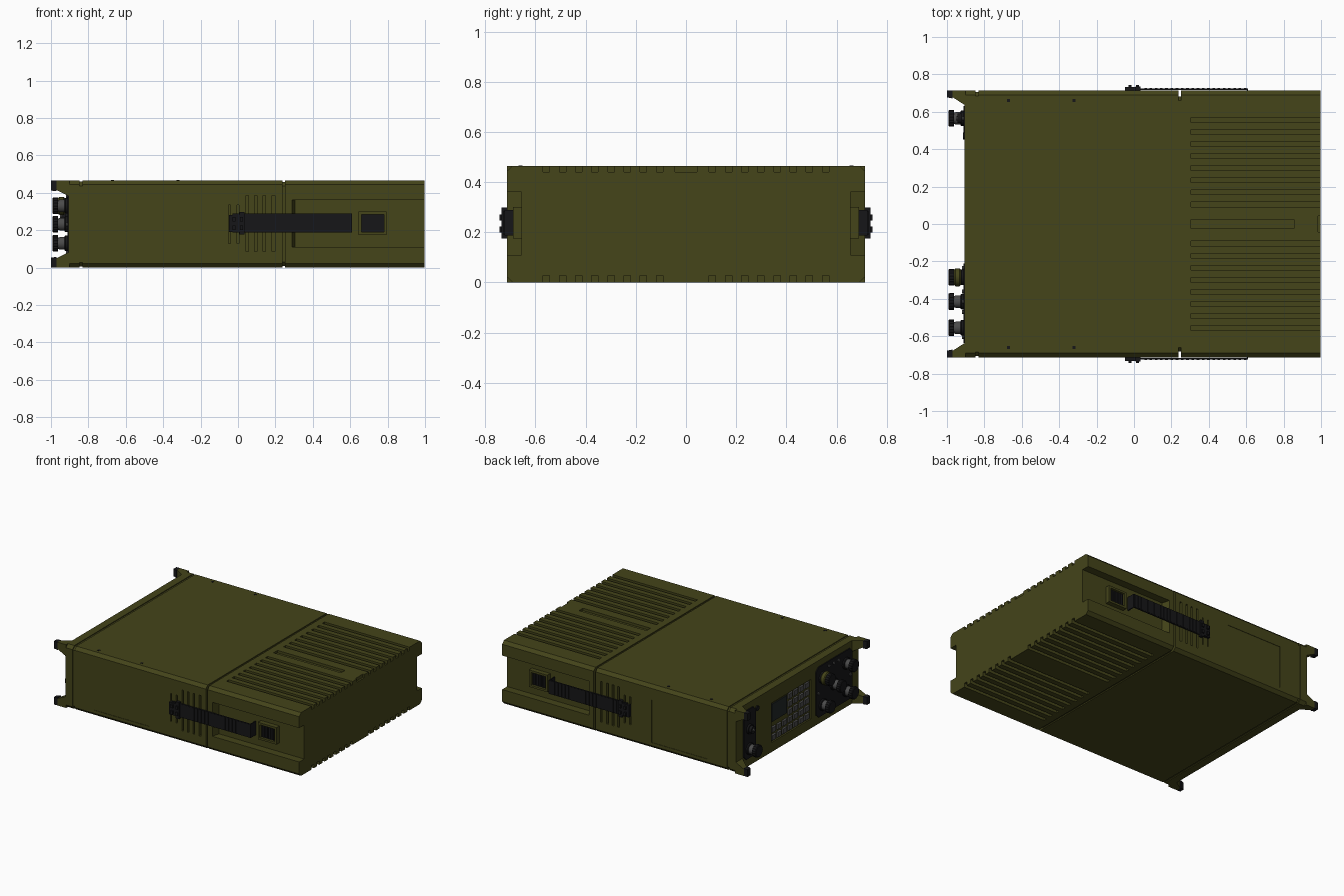
import bpy, bmesh, math
from mathutils import Vector

if "Cube" in bpy.data.objects:
    bpy.data.objects.remove(bpy.data.objects["Cube"])

def material(name, rgb):
    m = bpy.data.materials.new(name)
    m.diffuse_color = (*rgb, 1)
    m.use_nodes = True
    m.node_tree.nodes["Principled BSDF"].inputs["Base Color"].default_value = m.diffuse_color
    return m

OLIVE = material("olive", (0.058, 0.058, 0.010))
BLACK = material("black", (0.008, 0.008, 0.009))
GREY = material("dark_grey", (0.07, 0.07, 0.07))
GLASS = material("glass", (0.015, 0.02, 0.02))
W, H = 0.713, 0.465

def skin(bm, a, b):
    """Join two matching loops of points into a closed solid."""
    va, vb = [bm.verts.new(p) for p in a], [bm.verts.new(p) for p in b]
    n = len(a)
    for i in range(n):
        j = (i + 1) % n
        bm.faces.new((va[i], va[j], vb[j], vb[i]))
    bm.faces.new(va[::-1])
    bm.faces.new(vb)

def rect(x, y0, y1, z0, z1):
    return [(x, y0, z0), (x, y1, z0), (x, y1, z1), (x, y0, z1)]

def box(bm, x0, x1, y0, y1, z0, z1):
    skin(bm, rect(x0, y0, y1, z0, z1), rect(x1, y0, y1, z0, z1))

def octagon(x, w, z0, z1, c):
    return [(x, y, z) for y, z in ((-w + c, z0), (w - c, z0), (w, z0 + c), (w, z1 - c),
                                   (w - c, z1), (c - w, z1), (-w, z1 - c), (-w, z0 + c))]

def case(bm, x0, x1, inset_y=0, inset_z=0):
    w, z0, z1 = W - inset_y, inset_z, H - inset_z
    skin(bm, octagon(x0, w, z0, z1, 0.022), octagon(x1, w, z0, z1, 0.022))

def lathe(bm, y, z, profile, segs=28, flute=0.0):
    """Revolve (x, r) points about an axis parallel to x."""
    rings = []
    for x, r in profile:
        ring = []
        for i in range(segs):
            t = 2 * math.pi * i / segs
            q = r - (flute if i % 2 else 0)
            ring.append(bm.verts.new((x, y + q * math.cos(t), z + q * math.sin(t))))
        rings.append(ring)
    for a, b in zip(rings, rings[1:]):
        for i in range(segs):
            j = (i + 1) % segs
            bm.faces.new((a[i], a[j], b[j], b[i]))
    bm.faces.new(rings[0][::-1])
    bm.faces.new(rings[-1])

def finish(bm, name, mat, smooth=False):
    bmesh.ops.recalc_face_normals(bm, faces=bm.faces)
    me = bpy.data.meshes.new(name)
    bm.to_mesh(me)
    bm.free()
    ob = bpy.data.objects.new(name, me)
    bpy.context.collection.objects.link(ob)
    if mat:
        me.materials.append(mat)
    if smooth:
        bpy.context.view_layer.objects.active = ob
        ob.select_set(True)
        bpy.ops.object.shade_smooth_by_angle(angle=math.radians(35))
        ob.select_set(False)
    return ob

def cut(ob, bm):
    cutter = finish(bm, ob.name + "_cutter", None)
    cutter.hide_render = True
    mod = ob.modifiers.new("cut", 'BOOLEAN')
    mod.operation, mod.solver, mod.object = 'DIFFERENCE', 'EXACT', cutter
    bpy.context.view_layer.objects.active = ob
    bpy.ops.object.modifier_apply(modifier="cut")
    bpy.data.objects.remove(cutter)

def side_box(bm, s, x0, x1, a, b, z0, z1):
    """Box between distances a and b from the centre, on side s."""
    box(bm, x0, x1, min(s * a, s * b), max(s * a, s * b), z0, z1)

# Main case with side vents and shallow side panels
bm = bmesh.new()
case(bm, -0.832, 0.237)
main = finish(bm, "main_case", OLIVE)
bm = bmesh.new()
for s in (-1, 1):
    for x in (0.05, 0.095, 0.14, 0.19):
        side_box(bm, s, x - 0.007, x + 0.007, W - 0.02, W + 0.05, 0.085, 0.385)
    for x in (-0.045, 0.0):
        side_box(bm, s, x - 0.005, x + 0.005, W - 0.02, W + 0.05, 0.13, 0.335)
    side_box(bm, s, -0.67, -0.22, W - 0.003, W + 0.05, 0.045, 0.36)
cut(main, bm)

# Seam fillers between the case sections
bm = bmesh.new()
case(bm, 0.22, 0.27, 0.03, 0.008)
case(bm, -0.86, -0.82, 0.006, 0.006)
finish(bm, "seam_cores", OLIVE)

# Battery box with side recesses and cooling grooves
bm = bmesh.new()
case(bm, 0.252, 0.997)
battery = finish(bm, "battery_box", OLIVE)
bm = bmesh.new()
for s in (-1, 1):
    plan = [(0.29, W + 0.03), (0.29, W), (0.305, 0.655), (1.1, 0.655), (1.1, W + 0.03)]
    skin(bm, [(x, s * y, 0.11) for x, y in plan], [(x, s * y, 0.36) for x, y in plan])
    for i in range(8):
        y = s * (0.105 + i * 0.0645)
        box(bm, 0.305, 1.1, y - 0.013, y + 0.013, H - 0.025, H + 0.05)
        box(bm, 0.305, 1.1, y - 0.013, y + 0.013, -0.05, 0.028)
box(bm, 0.305, 0.855, -0.023, 0.023, H - 0.018, H + 0.05)
box(bm, 0.985, 1.1, -0.043, 0.043, H - 0.025, H + 0.05)
cut(battery, bm)

# Front bezel with recessed keypad bay
bm = bmesh.new()
case(bm, -0.905, -0.848)
bezel = finish(bm, "front_bezel", OLIVE)
bm = bmesh.new()
box(bm, -1, -0.893, -0.16, 0.30, 0.07, 0.36)
cut(bezel, bm)

# Corner guards: tapered arms and rubber tips
arms, tips = bmesh.new(), bmesh.new()
for s in (-1, 1):
    for top in (0, 1):
        def guard(x, depth, height):
            y0, y1 = sorted((s * (W - depth), s * W))
            return rect(x, y0, y1, H - height if top else 0, H if top else height)
        skin(arms, guard(-0.90, 0.08, 0.085), guard(-0.97, 0.035, 0.05))
        skin(tips, guard(-0.97, 0.042, 0.057), guard(-1.0, 0.036, 0.053))
finish(arms, "corner_guard_arms", OLIVE)
finish(tips, "corner_guard_tips", BLACK)

# Side straps, end brackets and buckles
for s, side in ((-1, "front"), (1, "back")):
    bm = bmesh.new()
    side_box(bm, s, -0.03, 0.61, 0.716, 0.724, 0.187, 0.288)
    side_box(bm, s, 0.603, 0.61, 0.66, 0.72, 0.187, 0.288)
    for i in range(20):
        x = 0.055 + i * 0.028
        side_box(bm, s, x, x + 0.014, 0.722, 0.727, 0.19, 0.285)
    finish(bm, side + "_strap", BLACK)
    bm = bmesh.new()
    side_box(bm, s, -0.047, 0.01, 0.708, 0.732, 0.19, 0.28)
    side_box(bm, s, 0.008, 0.035, 0.708, 0.735, 0.176, 0.298)
    for x in (-0.022, 0.02):
        for z in (0.212, 0.258):
            side_box(bm, s, x - 0.008, x + 0.008, 0.73, 0.744, z - 0.012, z + 0.012)
    finish(bm, side + "_strap_bracket", BLACK)
    bm = bmesh.new()
    for x0, x1, z0, z1 in ((0.645, 0.66, 0.175, 0.30), (0.78, 0.795, 0.175, 0.30),
                           (0.66, 0.78, 0.175, 0.19), (0.66, 0.78, 0.285, 0.30)):
        side_box(bm, s, x0, x1, 0.65, 0.69, z0, z1)
    finish(bm, side + "_buckle_frame", OLIVE)
    bm = bmesh.new()
    side_box(bm, s, 0.66, 0.78, 0.65, 0.672, 0.19, 0.285)
    for i in range(4):
        side_box(bm, s, 0.672 + i * 0.027, 0.686 + i * 0.027, 0.67, 0.68, 0.195, 0.28)
    finish(bm, side + "_buckle_pad", BLACK)

# Black control plates on the bezel, with clipped corners
bm = bmesh.new()
for y0, y1, z0, z1 in ((-0.635, -0.21, 0.05, 0.42), (0.49, 0.63, 0.06, 0.42)):
    c = 0.03
    loop = [(y0 + c, z0), (y1 - c, z0), (y1, z0 + c), (y1, z1 - c),
            (y1 - c, z1), (y0 + c, z1), (y0, z1 - c), (y0, z0 + c)]
    skin(bm, [(-0.90, y, z) for y, z in loop], [(-0.912, y, z) for y, z in loop])
finish(bm, "control_plates", BLACK)

# Knobs: black collar, grey neck, fluted cap
knobs = [(0.565, 0.13), (-0.285, 0.33), (-0.285, 0.13), (-0.415, 0.232), (-0.555, 0.33), (-0.555, 0.13)]
collars, necks, caps = bmesh.new(), bmesh.new(), bmesh.new()
for i, (y, z) in enumerate(knobs):
    lathe(collars, y, z, [(-0.905, 0.042), (-0.922, 0.042), (-0.927, 0.038)])
    if i == 1:
        olive = bmesh.new()
        lathe(olive, y, z, [(-0.92, 0.036), (-0.932, 0.048), (-0.955, 0.048), (-0.968, 0.036)])
        finish(olive, "olive_knob_neck", OLIVE, True)
    else:
        lathe(necks, y, z, [(-0.92, 0.034), (-0.95, 0.034), (-0.968, 0.028)])
    lathe(caps, y, z, [(-0.962, 0.045), (-0.987, 0.045), (-0.992, 0.041)], 36, 0.003)
finish(collars, "knob_collars", BLACK, True)
finish(necks, "knob_necks", GREY, True)
finish(caps, "knob_caps", BLACK)

# Small connector, toggles and plate screws
bm = bmesh.new()
lathe(bm, 0.565, 0.275, [(-0.905, 0.035), (-0.925, 0.035), (-0.925, 0.026), (-0.945, 0.026)])
lathe(bm, 0.47, 0.39, [(-0.90, 0.018), (-0.915, 0.018)], 16)
finish(bm, "small_connectors", BLACK, True)
bm = bmesh.new()
lathe(bm, 0.565, 0.275, [(-0.94, 0.012), (-0.953, 0.010)], 16)
for y, z in ((0.565, 0.375), (-0.36, 0.385), (-0.415, 0.385), (-0.47, 0.385), (-0.415, 0.08),
             (-0.235, 0.23), (-0.605, 0.23)):
    lathe(bm, y, z, [(-0.905, 0.011), (-0.919, 0.011)], 12)
finish(bm, "plate_screws", GREY, True)

# Keypad bay: display and buttons
bm = bmesh.new()
box(bm, -0.90, -0.89, 0.11, 0.285, 0.215, 0.345)
finish(bm, "display", GLASS)
bm = bmesh.new()
for row in range(5):
    for col in range(7):
        y, z = 0.265 - col * 0.064, 0.098 + row * 0.058
        if row > 1 and col < 3:
            continue
        skin(bm, rect(-0.89, y - 0.025, y + 0.025, z - 0.022, z + 0.022),
             rect(-0.905, y - 0.021, y + 0.021, z - 0.018, z + 0.018))
finish(bm, "keypad_buttons", GREY)

# Tiny case screws on top
bm = bmesh.new()
for x in (-0.67, -0.32):
    for y in (-0.66, 0.66):
        box(bm, x - 0.008, x + 0.008, y - 0.008, y + 0.008, H - 0.01, H + 0.002)
finish(bm, "case_screws", BLACK)
